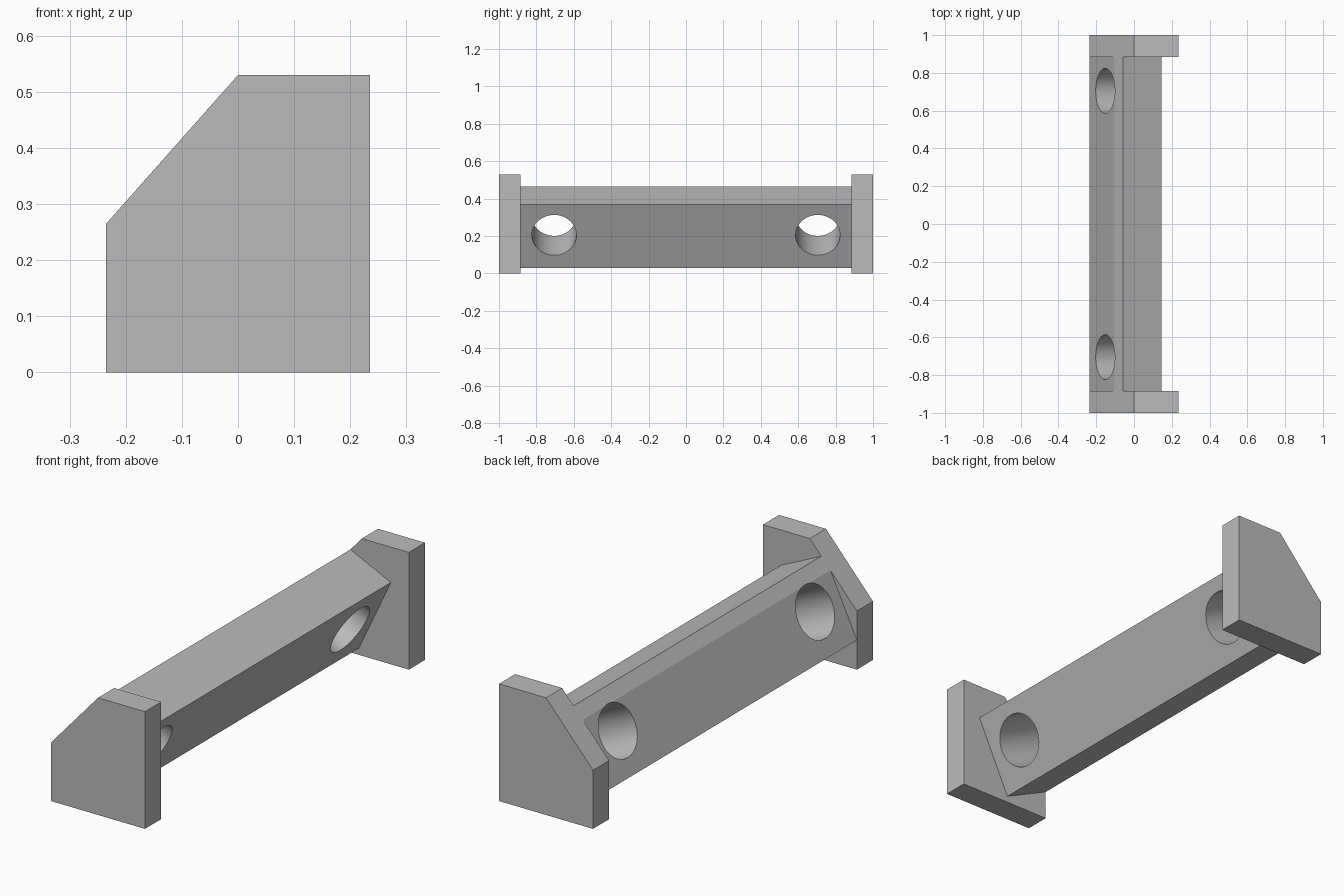
import bpy, bmesh, math
from mathutils import Vector

if "Cube" in bpy.data.objects:
    bpy.data.objects.remove(bpy.data.objects["Cube"], do_unlink=True)

grey = bpy.data.materials.new("plain_grey")
grey.use_nodes = True
colour = (0.5, 0.5, 0.5, 1)
grey.diffuse_color = colour
grey.node_tree.nodes["Principled BSDF"].inputs["Base Color"].default_value = colour


def extrude_profile(name, profile, y0, y1):
    """Prism from an x-z outline, running from y0 to y1."""
    bm = bmesh.new()
    face = bm.faces.new([bm.verts.new((x, y0, z)) for x, z in profile])
    ext = bmesh.ops.extrude_face_region(bm, geom=[face])
    moved = [v for v in ext["geom"] if isinstance(v, bmesh.types.BMVert)]
    bmesh.ops.translate(bm, verts=moved, vec=(0, y1 - y0, 0))
    bmesh.ops.recalc_face_normals(bm, faces=bm.faces)
    mesh = bpy.data.meshes.new(name)
    bm.to_mesh(mesh)
    bm.free()
    mesh.materials.append(grey)
    obj = bpy.data.objects.new(name, mesh)
    bpy.context.collection.objects.link(obj)
    return obj


HALF, END, INNER = 0.235, 1.0, 0.885
TOP, SHOULDER = 0.53, 0.265

# End plates with one sloped corner
plate = [(-HALF, 0), (HALF, 0), (HALF, TOP), (0, TOP), (-HALF, SHOULDER)]
extrude_profile("front_end_plate", plate, -END, -INNER)
extrude_profile("back_end_plate", plate, INNER, END)

# Tilted beam: a rectangle whose upper corner is cut flush with the plate slope
tilt = math.radians(25.2)
across = Vector((math.cos(tilt), -math.sin(tilt)))
down = Vector((-math.sin(tilt), -math.cos(tilt)))
thick, width = 0.243, 0.376
right_top = Vector((0.145, 0.37))
right_low = right_top + down * width
left_low = right_low - across * thick
left_top = right_top - across * thick


def meet_slope(start, direction):
    """Point where a beam edge reaches the plate slope."""
    grade = (TOP - SHOULDER) / HALF
    gap = TOP + grade * start.x - start.y
    return start + direction * (gap / (direction.y - grade * direction.x))


beam = extrude_profile("tilted_beam", [
    right_top, right_low, left_low,
    meet_slope(left_top, down), meet_slope(left_top, across)], -INNER, INNER)

# Round holes through the thickness of the beam
centre = right_top + down * 0.182 - across * (thick / 2)
for side, name in ((-1, "front_hole_cutter"), (1, "back_hole_cutter")):
    bpy.ops.mesh.primitive_cylinder_add(
        vertices=64, radius=0.119, depth=0.6,
        location=(centre.x, side * 0.705, centre.y),
        rotation=(0, math.pi / 2 + tilt, 0))
    cutter = bpy.context.object
    cutter.name = name
    cutter.data.materials.append(grey)
    cutter.hide_render = True
    cut = beam.modifiers.new(name, "BOOLEAN")
    cut.operation = "DIFFERENCE"
    cut.solver = "EXACT"
    cut.object = cutter
    bpy.ops.object.select_all(action="DESELECT")
    beam.select_set(True)
    bpy.context.view_layer.objects.active = beam
    bpy.ops.object.modifier_apply(modifier=cut.name)
    bpy.data.objects.remove(cutter, do_unlink=True)

# Smooth hole walls, crisp beam edges
bpy.ops.object.shade_smooth_by_angle(angle=math.radians(10))
